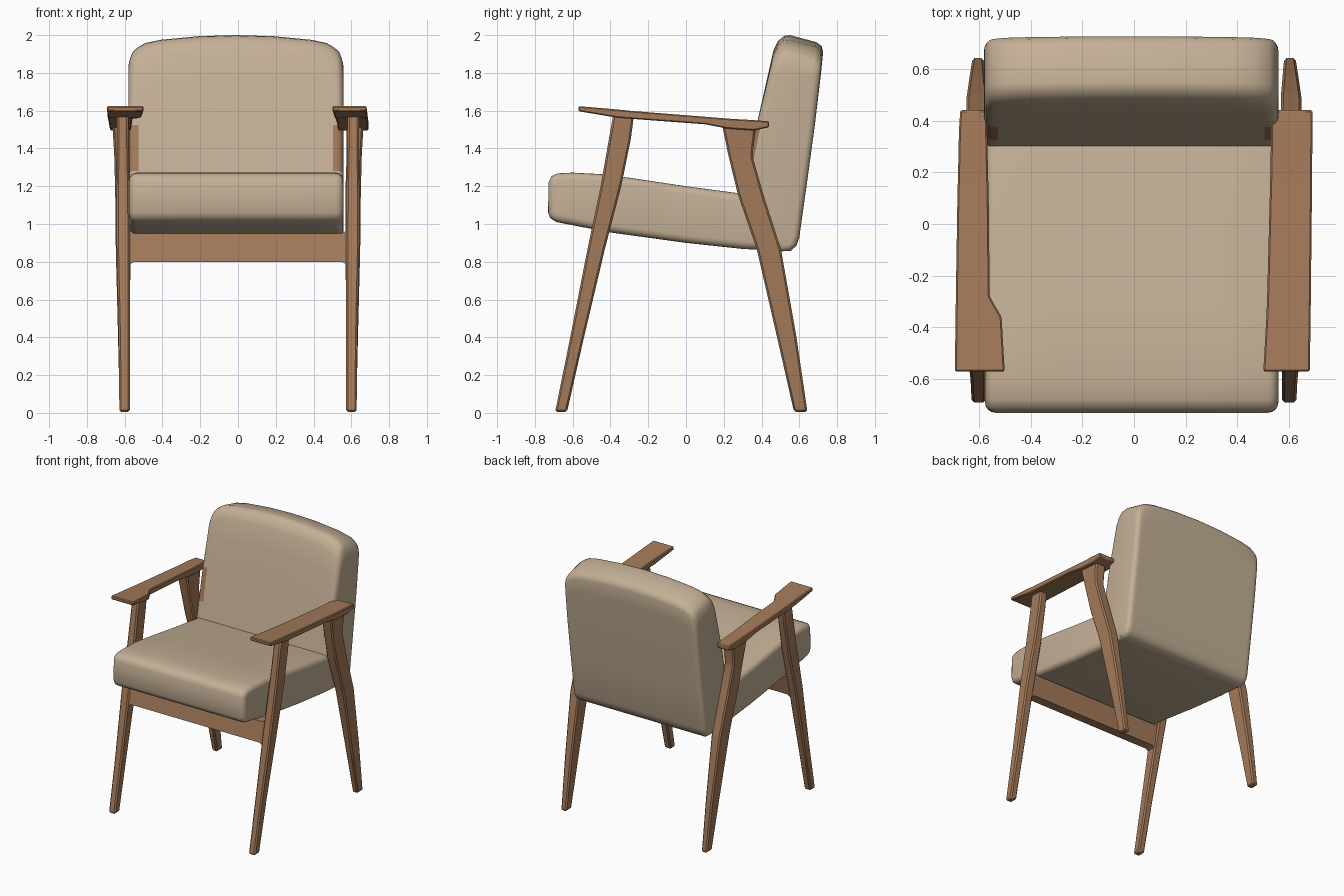
import bpy, bmesh, math
from mathutils import Vector

if "Cube" in bpy.data.objects:
    bpy.data.objects.remove(bpy.data.objects["Cube"])


def material(name, rgb):
    m = bpy.data.materials.new(name)
    m.diffuse_color = (*rgb, 1)
    m.use_nodes = True
    m.node_tree.nodes["Principled BSDF"].inputs["Base Color"].default_value = m.diffuse_color
    return m


FABRIC = material("beige fabric", (0.552, 0.434, 0.305))
WOOD = material("brown wood", (0.371, 0.195, 0.102))


def loft(name, rings, mats, bevel=0, angle=35, paint=None):
    """Skin a list of equal-length rings and cap both ends."""
    bm = bmesh.new()
    vs = [[bm.verts.new(p) for p in r] for r in rings]
    n = len(rings[0])
    for a, b in zip(vs, vs[1:]):
        for i in range(n):
            j = (i + 1) % n
            bm.faces.new((a[i], a[j], b[j], b[i]))
    bm.faces.new(vs[0])
    bm.faces.new(vs[-1])
    bmesh.ops.recalc_face_normals(bm, faces=bm.faces)
    if bevel:
        bmesh.ops.bevel(bm, geom=bm.edges[:], offset=bevel, segments=1,
                        affect='EDGES', clamp_overlap=True)
    if paint:
        bm.normal_update()
        for f in bm.faces:
            f.material_index = int(paint(f.calc_center_median(), f.normal))
    me = bpy.data.meshes.new(name)
    bm.to_mesh(me)
    bm.free()
    for m in mats:
        me.materials.append(m)
    ob = bpy.data.objects.new(name, me)
    bpy.context.collection.objects.link(ob)
    bpy.ops.object.select_all(action='DESELECT')
    ob.select_set(True)
    bpy.context.view_layer.objects.active = ob
    bpy.ops.object.shade_smooth_by_angle(angle=math.radians(angle))
    return ob


def inset(profile, d):
    """Shrink a counter-clockwise (y, z) profile along its vertex normals."""
    out = []
    for i, p in enumerate(profile):
        p = Vector(p)
        a = (p - Vector(profile[i - 1])).normalized()
        b = (Vector(profile[(i + 1) % len(profile)]) - p).normalized()
        t = (a + b).normalized()
        out.append(p + Vector((-t.y, t.x)) * d)
    return out


def cushion(name, profile, half, xc, inner, r, crown=None, paint=None):
    """Sweep a side profile across x with rounded ends and an optional arched top."""
    side = [(x, 0) for x in inner]
    for k in range(5):
        a = math.radians(22.5 * k)
        side.append((half - r + r * math.sin(a), r * (1 - math.cos(a))))
    stations = [(-x, d) for x, d in reversed(side)] + [s for s in side if s[0] > 0]
    rings = []
    for x, d in stations:
        ring = []
        drop = crown(abs(x)) if crown else 0
        for y, z in inset(profile, d):
            t = max(0, min(1, (z - 1.5) / 0.4))
            ring.append((x + xc, y - 0.14 * drop * t, z - drop * t))
        rings.append(ring)
    return loft(name, rings, [FABRIC, WOOD], angle=40, paint=paint)


# Seat cushion
seat = [(-0.685, 1.01), (-0.40, 0.955), (0.0, 0.90), (0.30, 0.868), (0.50, 0.857),
        (0.53, 0.90), (0.45, 1.13), (0.30, 1.16), (0.0, 1.20), (-0.30, 1.245),
        (-0.45, 1.264), (-0.60, 1.272), (-0.68, 1.268), (-0.712, 1.253),
        (-0.728, 1.22), (-0.73, 1.06), (-0.718, 1.03)]
cushion("seat_cushion", seat, 0.567, -0.009, [0, 0.3], 0.04)


# Back cushion, arched at the top, with wood-coloured patches beside the arms
def crown(x):
    pts = [(0, 0), (0.2, 0.006), (0.4, 0.025), (0.48, 0.042), (0.52, 0.065),
           (0.55, 0.09), (0.569, 0.13)]
    for (x0, d0), (x1, d1) in zip(pts, pts[1:]):
        if x <= x1:
            return d0 + (d1 - d0) * (x - x0) / (x1 - x0)
    return pts[-1][1]


back = [(0.50, 0.855), (0.555, 0.858), (0.585, 0.885), (0.60, 0.93), (0.645, 1.25),
        (0.683, 1.53), (0.715, 1.80), (0.726, 1.91), (0.718, 1.942), (0.69, 1.963),
        (0.55, 2.0), (0.52, 1.996), (0.488, 1.97), (0.463, 1.92), (0.425, 1.75),
        (0.375, 1.53), (0.325, 1.28), (0.295, 1.13)]
cushion("back_cushion", back, 0.569, -0.011, [0, 0.2, 0.4, 0.48, 0.515], 0.035, crown,
        paint=lambda c, n: abs(c.x + 0.011) > 0.515 and 1.28 < c.z < 1.53 and n.y < -0.4)


def leg(name, rows, s):
    # rows: z, front y, rear y, inner x, outer x
    loft(name, [[(s * a, y0, z), (s * b, y0, z), (s * b, y1, z), (s * a, y1, z)]
                for z, y0, y1, a, b in rows], [WOOD], bevel=0.01)


front_leg = [(0.005, -0.693, -0.63, 0.573, 0.628), (0.40, -0.613, -0.54, 0.572, 0.632),
             (0.865, -0.522, -0.43, 0.572, 0.642), (1.20, -0.452, -0.343, 0.575, 0.642),
             (1.45, -0.408, -0.292, 0.58, 0.64), (1.58, -0.385, -0.275, 0.58, 0.64)]
rear_leg = [(0.005, 0.572, 0.643, 0.58, 0.626), (0.40, 0.482, 0.585, 0.575, 0.635),
            (0.865, 0.375, 0.503, 0.568, 0.647), (1.155, 0.275, 0.41, 0.568, 0.65),
            (1.36, 0.225, 0.352, 0.575, 0.655), (1.53, 0.19, 0.372, 0.575, 0.665)]
for s, label in ((-1, "left"), (1, "right")):
    leg(label + "_front_leg", front_leg, s)
    leg(label + "_rear_leg", rear_leg, s)


# Armrests: y, bottom z, top z, inner x, outer x (the left one narrows behind its tip)
def armrest(name, rows, s):
    loft(name, [[(s * a, y, z0), (s * b, y, z0), (s * b, y, z1), (s * a, y, z1)]
                for y, z0, z1, a, b in rows], [WOOD], bevel=0.006)


heights = [(-0.57, 1.597, 1.624), (-0.36, 1.562, 1.606), (-0.28, 1.556, 1.598),
           (0.10, 1.528, 1.568), (0.22, 1.505, 1.558), (0.36, 1.495, 1.55),
           (0.44, 1.512, 1.543)]
right_x = [(0.50, 0.68), (0.512, 0.683), (0.515, 0.684), (0.525, 0.688),
           (0.528, 0.689), (0.53, 0.69), (0.532, 0.69)]
left_x = [(0.50, 0.693), (0.512, 0.69), (0.558, 0.689), (0.562, 0.683),
          (0.565, 0.68), (0.568, 0.677), (0.57, 0.672)]
for s, label, xs in ((-1, "left", left_x), (1, "right", right_x)):
    armrest(label + "_armrest", [h + x for h, x in zip(heights, xs)], s)

# Front rail, tilted with the front legs and flared where it meets them
rail = []
for x, lift in ((-0.60, 0.02), (-0.57, 0.012), (-0.55, 0), (0.55, 0), (0.57, 0.012), (0.60, 0.02)):
    rail.append([(x, -0.525, 0.80 - lift), (x, -0.455, 0.80 - lift),
                 (x, -0.42, 0.95 + lift), (x, -0.492, 0.95 + lift)])
loft("front_rail", rail, [WOOD])
